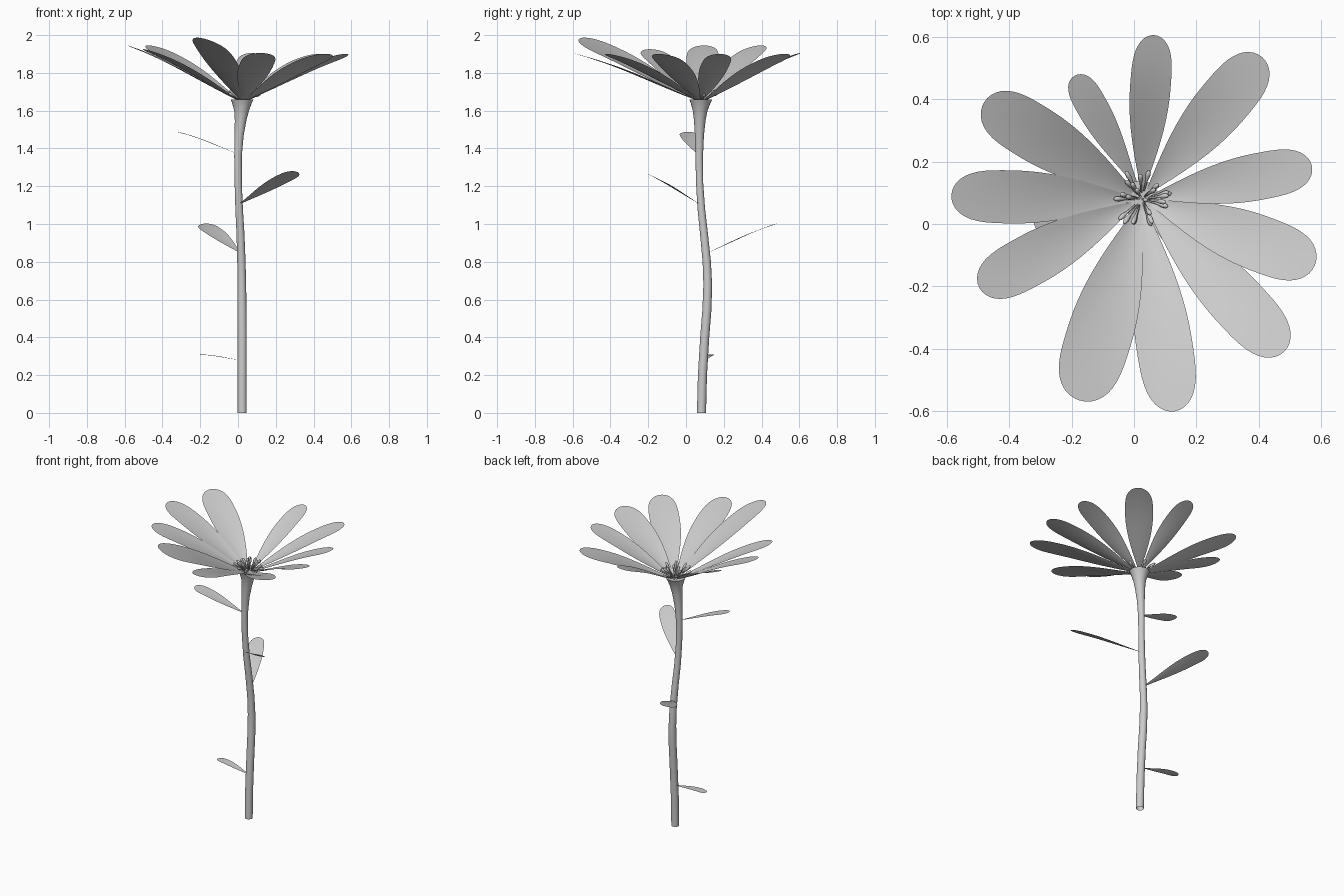
import bpy, bmesh, math, random
from mathutils import Vector

if "Cube" in bpy.data.objects:
    bpy.data.objects.remove(bpy.data.objects["Cube"])

random.seed(4)
CENTRE = Vector((0.025, 0.08, 1.66))


def finish(name, bm):
    me = bpy.data.meshes.new(name)
    bmesh.ops.recalc_face_normals(bm, faces=bm.faces)
    bm.to_mesh(me)
    bm.free()
    for p in me.polygons:
        p.use_smooth = True
    ob = bpy.data.objects.new(name, me)
    bpy.context.collection.objects.link(ob)
    return ob


def loft(bm, rings, bottom=True):
    loops = [[bm.verts.new(p) for p in r] for r in rings]
    n = len(loops[0])
    for a, b in zip(loops, loops[1:]):
        for i in range(n):
            bm.faces.new((a[i], a[(i + 1) % n], b[(i + 1) % n], b[i]))
    if bottom:
        bm.faces.new(loops[0][::-1])
    bm.faces.new(loops[-1])


def blade(name, base, tip, width, roll=0.0, arch=0.0, cup=0.1, power=1.0, wide=0.66):
    """Thin spoon-shaped sheet from base to tip, used for petals and leaves."""
    bm = bmesh.new()
    base, tip = Vector(base), Vector(tip)
    d = (tip - base)
    flat = Vector((d.x, d.y, 0)).normalized()
    side = Vector((-flat.y, flat.x, roll))
    rows, cols = 20, 8
    grid = []
    for i in range(rows + 1):
        t = math.sin(math.pi / 2 * i / rows)
        w = 0.1 + 0.9 * math.sin(math.pi / 2 * min(t / wide, 1)) ** power
        if t > wide:
            w *= (1 - 0.9999 * ((t - wide) / (1 - wide)) ** 3.5) ** 0.5
        c = base + d * t + Vector((0, 0, arch * math.sin(math.pi * t ** 1.5)))
        row = []
        for j in range(cols + 1):
            s = 2 * j / cols - 1
            p = c + side * (s * w * width / 2)
            p.z += cup * width * w * (s * s - 0.4) * (1 - t)
            row.append(bm.verts.new(p))
        grid.append(row)
    for a, b in zip(grid, grid[1:]):
        for j in range(cols):
            bm.faces.new((a[j], a[j + 1], b[j + 1], b[j]))
    return finish(name, bm)


# Curved stem flaring into the flower base: (x, y, z, radius)
stem = [(.022, .082, 0, .024), (.022, .087, .2, .024), (.022, .099, .4, .024),
        (.021, .111, .55, .024), (.020, .115, .68, .023), (.018, .110, .8, .022),
        (.013, .095, .95, .021), (.006, .081, 1.08, .020), (.001, .072, 1.22, .019),
        (.000, .070, 1.36, .020), (.006, .071, 1.47, .024), (.014, .073, 1.55, .031),
        (.019, .075, 1.60, .039), (.021, .077, 1.64, .052), (.022, .078, 1.66, .061)]
bm = bmesh.new()
loft(bm, [[(x + r * math.cos(2 * math.pi * k / 20), y + r * math.sin(2 * math.pi * k / 20), z)
           for k in range(20)] for x, y, z, r in stem], bottom=False)
ob = finish("stem", bm)
bpy.context.view_layer.objects.active = ob
ob.select_set(True)
bpy.ops.object.shade_smooth_by_angle(angle=math.radians(40))

# Petals: tip x, y, z, width, roll
petals = [(.065, .605, 1.905, .13, -.05), (.41, .535, 1.90, .17, -.08),
          (.57, .185, 1.90, .15, -.05), (.58, -.13, 1.90, .18, -.08),
          (.48, -.41, 1.90, .18, -.08), (.13, -.60, 1.905, .18, -.05),
          (-.175, -.565, 1.98, .21, -.25), (-.495, -.205, 1.925, .165, -.08),
          (-.585, .09, 1.945, .17, -.03), (-.48, .39, 1.945, .18, -.05)]
for i, (x, y, z, w, roll) in enumerate(petals):
    out = (Vector((x, y, CENTRE.z)) - CENTRE).normalized()
    blade(f"petal_{i + 1}", CENTRE + out * 0.035, (x, y, z), w, roll, 0.014, 0.1)

# Leaves along the stem: base, tip, width, roll
leaves = [((.01, .10, .28), (-.24, .13, .308), .055, -.02),
          ((.01, .12, .85), (-.19, .475, 1.0), .10, -.19),
          ((.015, .065, 1.11), (.315, -.225, 1.275), .095, -.33),
          ((-.01, .06, 1.375), (-.32, .00, 1.487), .09, -.08)]
for i, (b, t, w, roll) in enumerate(leaves):
    blade(f"leaf_{i + 1}", b, t, w, roll, 0.007, 0.06, 1.2, 0.72)

# Cluster of small stamens in the middle
bm = bmesh.new()
for i in range(24):
    ang = i * 2.4 + random.uniform(-.5, .5)
    lean = 0.15 + 1.05 * math.sqrt(i / 24)
    axis = Vector((math.cos(ang) * math.sin(lean), math.sin(ang) * math.sin(lean), math.cos(lean)))
    u = axis.orthogonal().normalized()
    v = axis.cross(u)
    root = CENTRE + Vector((axis.x, axis.y, 0)) * random.uniform(0.015, 0.04)
    length = random.uniform(0.065, 0.10)
    loft(bm, [[root + axis * (h * length) + (u * math.cos(a) + v * math.sin(a)) * r
               for a in [k * math.pi / 4 for k in range(8)]]
              for h, r in ((0, .003), (.5, .004), (.75, .008), (.93, .007), (1, .002))])
finish("stamens", bm)
